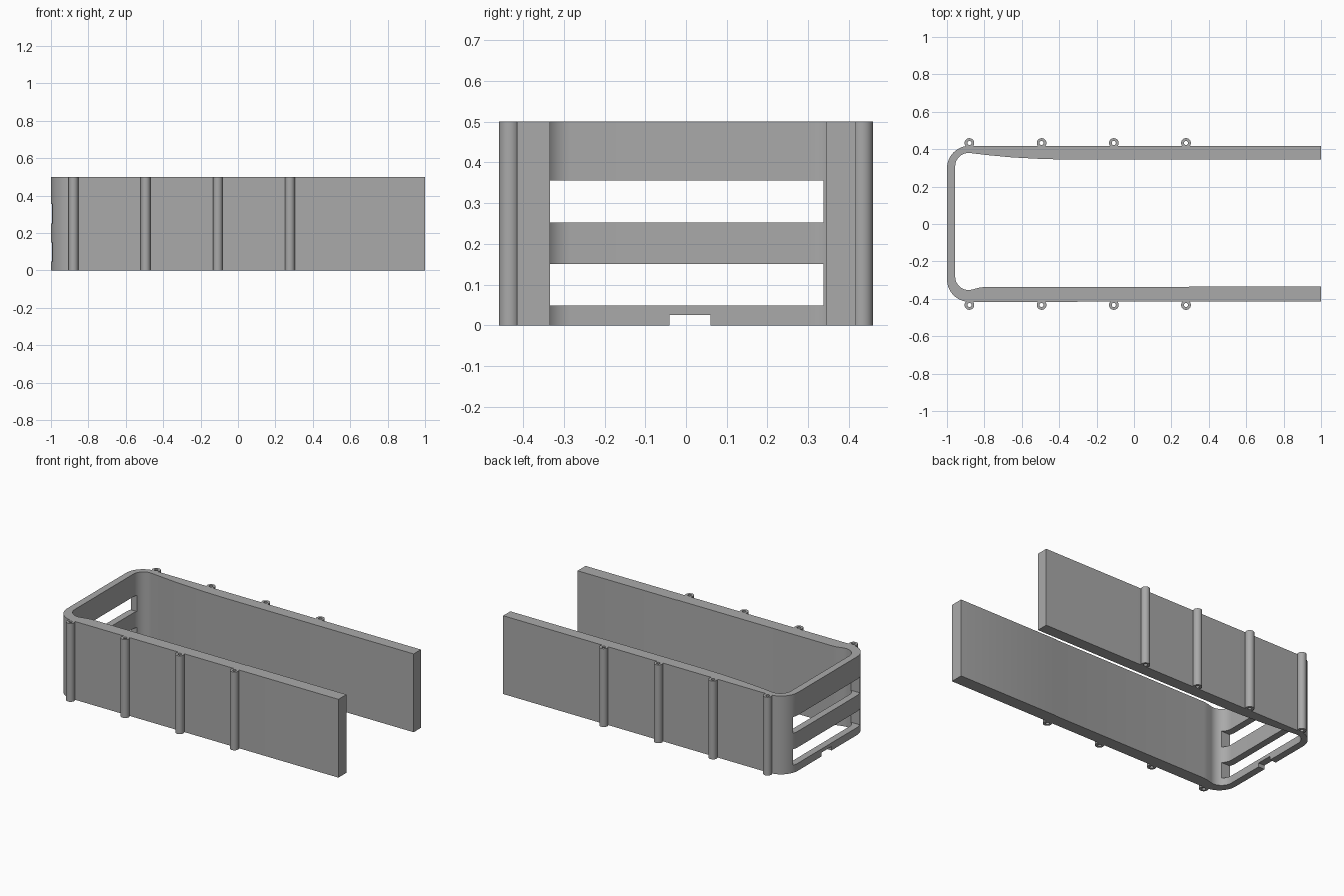
import bpy, bmesh
from math import cos, sin, pi, radians
from mathutils import Vector

old = bpy.data.objects.get("Cube")
if old:
    bpy.data.objects.remove(old, do_unlink=True)

HEIGHT = 0.5
grey = bpy.data.materials.new("plain_grey")
grey.use_nodes = True
grey.diffuse_color = (0.4, 0.4, 0.4, 1)
grey.node_tree.nodes["Principled BSDF"].inputs["Base Color"].default_value = (0.4, 0.4, 0.4, 1)


def add_object(name, bm):
    bmesh.ops.recalc_face_normals(bm, faces=bm.faces)
    mesh = bpy.data.meshes.new(name)
    bm.to_mesh(mesh)
    bm.free()
    mesh.materials.append(grey)
    obj = bpy.data.objects.new(name, mesh)
    bpy.context.collection.objects.link(obj)
    return obj


def smooth(obj):
    bpy.ops.object.select_all(action="DESELECT")
    obj.select_set(True)
    bpy.context.view_layer.objects.active = obj
    bpy.ops.object.shade_smooth_by_angle(angle=radians(30))


def arc(cx, cy, r, start, end, steps=14):
    angles = [radians(start + (end - start) * i / steps) for i in range(steps + 1)]
    return [(cx + r * cos(a), cy + r * sin(a)) for a in angles]


def box_cutter(name, x, y, z):
    bm = bmesh.new()
    bmesh.ops.create_cube(bm, size=1)
    for v in bm.verts:
        v.co = Vector([(lo + hi) / 2 + c * (hi - lo) for c, (lo, hi) in zip(v.co, (x, y, z))])
    obj = add_object(name, bm)
    obj.hide_render = True
    return obj


# U-shaped wall: outer outline, then the tapering inner outline
outer = [(1, 0.417)] + arc(-0.88, 0.298, 0.12, 90, 180) + arc(-0.88, -0.296, 0.12, 180, 270) + [(1, -0.415)]
inner_front = [(1, -0.334), (0.3, -0.334), (0.29, -0.337), (-0.8, -0.337), (-0.83, -0.341)]
corner_front = arc(-0.884, -0.281, 0.072, 285, 180)
corner_back = arc(-0.884, 0.308, 0.072, 180, 86)
inner_back = [(-0.78, 0.368), (-0.65, 0.356), (-0.5, 0.348), (-0.35, 0.344), (1, 0.344)]
outline = outer + inner_front + corner_front + corner_back + inner_back

bm = bmesh.new()
base = bm.faces.new([bm.verts.new((x, y, 0)) for x, y in outline])
top = bmesh.ops.extrude_face_region(bm, geom=[base])["geom"]
bmesh.ops.translate(bm, vec=(0, 0, HEIGHT), verts=[v for v in top if isinstance(v, bmesh.types.BMVert)])
wall = add_object("wall", bm)

# Two long slots and a small bottom notch in the closed end
cutters = [
    box_cutter("lower_slot_cutter", (-1.1, -0.9), (-0.337, 0.337), (0.048, 0.15)),
    box_cutter("upper_slot_cutter", (-1.1, -0.9), (-0.337, 0.337), (0.252, 0.355)),
    box_cutter("notch_cutter", (-1.1, -0.9), (-0.04, 0.06), (-0.1, 0.025)),
]
for cutter in cutters:
    mod = wall.modifiers.new(cutter.name, "BOOLEAN")
    mod.operation = "DIFFERENCE"
    mod.solver = "EXACT"
    mod.object = cutter
    bpy.ops.object.select_all(action="DESELECT")
    wall.select_set(True)
    bpy.context.view_layer.objects.active = wall
    bpy.ops.object.modifier_apply(modifier=mod.name)
for cutter in cutters:
    bpy.data.objects.remove(cutter, do_unlink=True)
smooth(wall)


# Hollow vertical tubes along both long sides
def tube(name, x, y, radius=0.026, bore=0.011, sides=24):
    bm = bmesh.new()
    rings = []
    for r, z in ((radius, 0), (radius, HEIGHT), (bore, HEIGHT), (bore, 0)):
        rings.append([bm.verts.new((x + r * cos(2 * pi * i / sides), y + r * sin(2 * pi * i / sides), z))
                      for i in range(sides)])
    for k in range(4):
        a, b = rings[k], rings[(k + 1) % 4]
        for i in range(sides):
            j = (i + 1) % sides
            bm.faces.new((a[i], a[j], b[j], b[i]))
    smooth(add_object(name, bm))


for side, y in (("front", -0.433), ("back", 0.433)):
    for i in range(4):
        tube(f"{side}_tube_{i + 1}", -0.88 + 0.386 * i, y)
